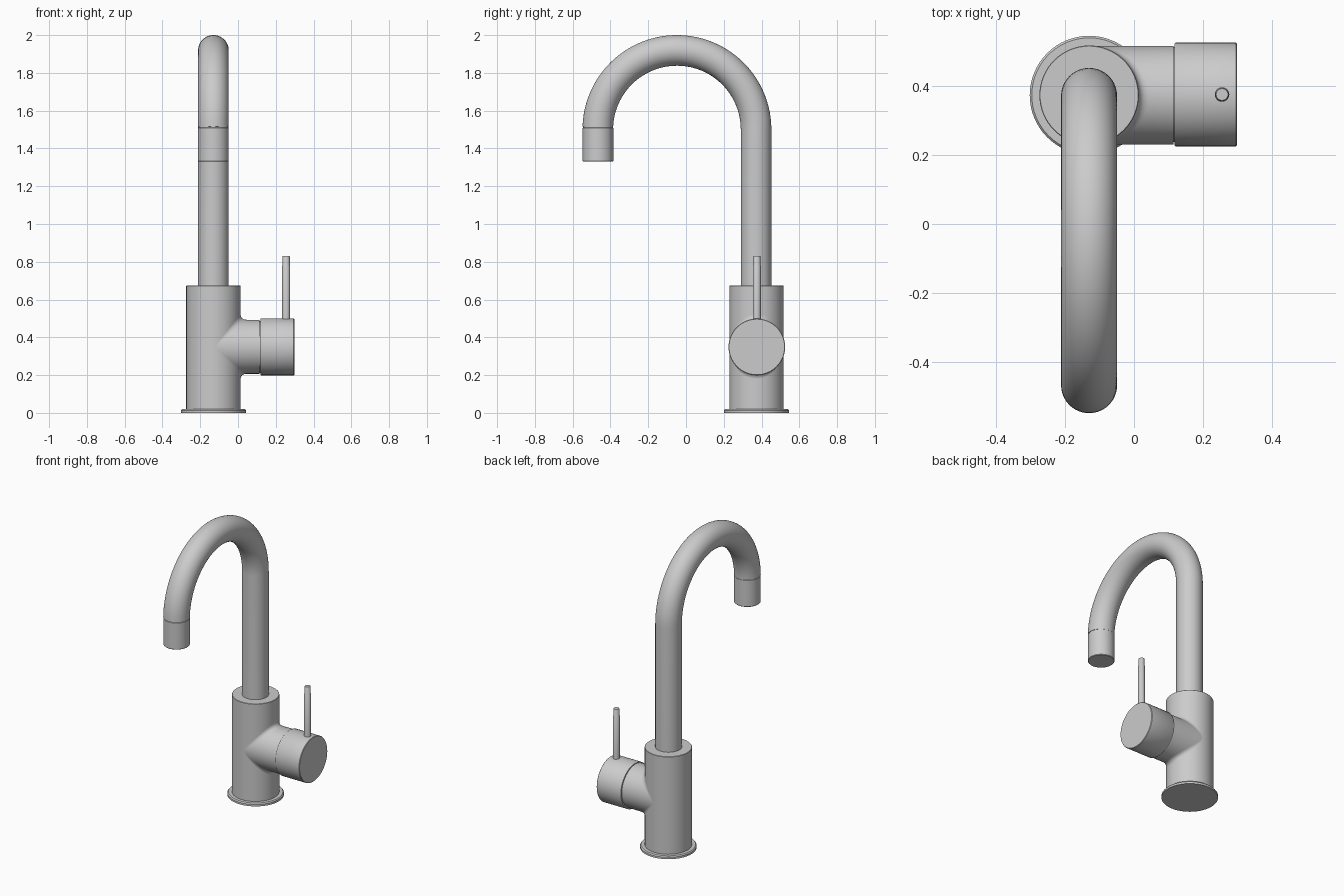
import bpy, bmesh
from math import sin, cos, pi, sqrt, radians
from mathutils import Vector

if "Cube" in bpy.data.objects:
    bpy.data.objects.remove(bpy.data.objects["Cube"])

N = 64
CX, CY = -0.13, 0.373      # axis of the upright body
HZ = 0.35                  # height of the side handle axis
BODY_R, NECK_R, PIPE_R = 0.144, 0.143, 0.081


def loft(name, rings, cap=True):
    """Skin a list of closed rings and smooth everything but hard edges."""
    bm = bmesh.new()
    rows = [[bm.verts.new(p) for p in ring] for ring in rings]
    n = len(rows[0])
    for a, b in zip(rows, rows[1:]):
        for i in range(n):
            j = (i + 1) % n
            bm.faces.new((a[i], a[j], b[j], b[i]))
    if cap:
        bm.faces.new(rows[0])
        bm.faces.new(rows[-1])
    bmesh.ops.recalc_face_normals(bm, faces=bm.faces)
    mesh = bpy.data.meshes.new(name)
    bm.to_mesh(mesh)
    bm.free()
    ob = bpy.data.objects.new(name, mesh)
    bpy.context.collection.objects.link(ob)
    bpy.context.view_layer.objects.active = ob
    bpy.ops.object.select_all(action='DESELECT')
    ob.select_set(True)
    bpy.ops.object.shade_smooth_by_angle(angle=radians(35))
    return ob


def ring(center, u, v, r, n=N):
    c, u, v = Vector(center), Vector(u), Vector(v)
    return [c + r * (cos(2 * pi * i / n) * u + sin(2 * pi * i / n) * v) for i in range(n)]


def turned_z(name, x, y, profile, n=N):
    return loft(name, [ring((x, y, z), (1, 0, 0), (0, 1, 0), r, n) for r, z in profile])


def turned_x(name, y, z, profile):
    return loft(name, [ring((x, y, z), (0, 1, 0), (0, 0, 1), r) for r, x in profile])


# Upright parts: flange, body, spout tip, lever
turned_z("base_flange", CX, CY, [(0.172, 0), (0.172, 0.013), (0.166, 0.02)])
turned_z("body", CX, CY, [(BODY_R, 0.01), (BODY_R, 0.673), (BODY_R - 0.002, 0.675)])
turned_z("spout_tip", CX, -0.466, [(0.078, 1.33), (PIPE_R, 1.333), (PIPE_R, 1.509),
                                   (0.078, 1.511), (0.078, 1.516)])
turned_z("lever", 0.255, CY + 0.002, [(0.021, 0.46), (0.021, 0.78), (0.019, 0.783),
                                      (0.019, 0.828), (0.017, 0.831)], 24)

# Gooseneck pipe: straight riser then half circle
arc_r, arc_y, arc_z = 0.419, CY - 0.002 - 0.419, 1.5
pipe = [ring((CX, CY - 0.002, 0.65), (1, 0, 0), (0, 1, 0), PIPE_R)]
for k in range(49):
    a = (pi - 0.03) * k / 48
    out = Vector((0, cos(a), sin(a)))
    pipe.append(ring(Vector((CX, arc_y, arc_z)) + arc_r * out, (1, 0, 0), out, PIPE_R))
loft("spout_pipe", pipe)

# Side neck, flaring into the body with a saddle-shaped fillet
rows = []
STEPS = 8
for k in range(STEPS + 1):
    t = k / STEPS
    row = []
    for i in range(N):
        a = 2 * pi * i / N
        y, z = NECK_R * cos(a), NECK_R * sin(a)
        xs = sqrt(BODY_R ** 2 - y ** 2)
        f = 0.032 * sin(a)
        corner = Vector((CX + xs, CY + y, HZ + z))
        on_body = corner + Vector((-0.0005, 0, f))
        on_neck = corner + Vector((abs(f), 0, 0))
        row.append((1 - t) ** 2 * on_body + 2 * t * (1 - t) * corner + t * t * on_neck)
    rows.append(row)
rows.append(ring((0.115, CY, HZ), (0, 1, 0), (0, 0, 1), NECK_R))
loft("side_neck", rows, cap=False)

# Turning handle cap, with a narrow groove against the neck
turned_x("handle_cap", CY + 0.002, HZ - 0.001,
         [(0.138, 0.108), (0.138, 0.118), (0.148, 0.118), (0.150, 0.121),
          (0.150, 0.295), (0.147, 0.298)])
